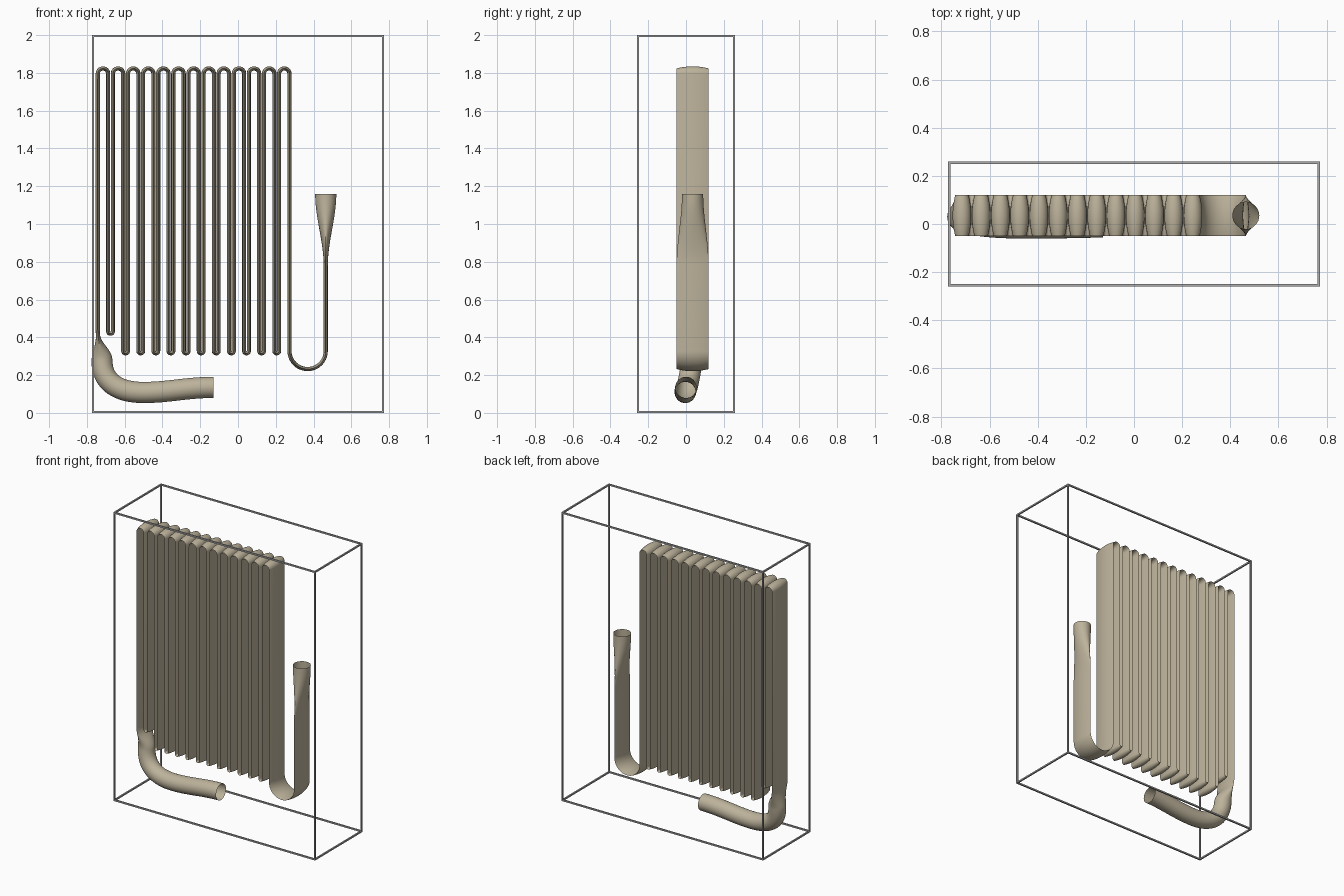
import bpy, bmesh, math
from mathutils import Vector
from mathutils.geometry import interpolate_bezier

cube = bpy.data.objects.get("Cube")
if cube:
    bpy.data.objects.remove(cube, do_unlink=True)


def material(name, rgb):
    m = bpy.data.materials.new(name)
    m.use_nodes = True
    m.diffuse_color = (*rgb, 1)
    m.node_tree.nodes["Principled BSDF"].inputs["Base Color"].default_value = (*rgb, 1)
    return m


tan = material("tan tubing", (0.51, 0.45, 0.33))
grey = material("grey frame", (0.42, 0.42, 0.42))


def make_object(name, bm, mat):
    mesh = bpy.data.meshes.new(name)
    bm.to_mesh(mesh)
    bm.free()
    mesh.materials.append(mat)
    ob = bpy.data.objects.new(name, mesh)
    bpy.context.collection.objects.link(ob)
    return ob


def smoothstep(t):
    t = min(max(t, 0), 1)
    return t * t * (3 - 2 * t)


# Tube dimensions
SIDES = 32
HALF_WIDTH, HALF_THICK, ROUND = 0.085, 0.011, 0.056
Y = 0.035
TOP_R, LOW_R, BIG_R = 0.0275, 0.0125, 0.096
TOP_Z, LOW_Z, FIRST_LOW_Z = 1.796, 0.328, 0.432
FIRST_X, PITCH, LOOPS = -0.715, 0.08, 13

path = []  # (centre point, roundness): 0 is a flat lens section, 1 a circle


def add(x, z, roundness=0):
    path.append((Vector((x, Y, z)), roundness))


def bend(cx, cz, r, up, steps=14):
    for i in range(steps + 1):
        a = math.pi * i / steps
        add(cx - r * math.cos(a), cz + up * r * math.sin(a))


# Round outlet pipe sweeping up into the first flat leg
knots = [  # point, handle in, handle out
    ((-0.13, 0, 0.135), None, (-0.27, -0.003, 0.135)),
    ((-0.5, -0.004, 0.108), (-0.37, -0.006, 0.108), (-0.64, -0.002, 0.108)),
    ((-0.72, 0.03, 0.27), (-0.717, 0.017, 0.165), (-0.721, 0.035, 0.33)),
    ((-0.7425, Y, 0.44), (-0.7425, Y, 0.37), None),
]
for k, (a, b) in enumerate(zip(knots, knots[1:])):
    pts = interpolate_bezier(Vector(a[0]), Vector(a[2]), Vector(b[1]), Vector(b[0]), 17)
    for p in pts[1 if k else 0:]:
        path.append((p, smoothstep((0.415 - p.z) / 0.14)))

# Serpentine of flat legs
for k in range(LOOPS):
    x = FIRST_X + PITCH * k
    bend(x, TOP_Z, TOP_R, 1)
    if k < LOOPS - 1:
        bend(x + PITCH / 2, LOW_Z if k else FIRST_LOW_Z, LOW_R, -1)

# Wide return bend and flared inlet
last_x = FIRST_X + PITCH * (LOOPS - 1) + TOP_R
bend(last_x + BIG_R, LOW_Z, BIG_R, -1, 28)
for i in range(19):
    t = i / 18
    add(last_x + 2 * BIG_R, 0.78 + 0.38 * t, smoothstep(t))


# Sweep the changing section along the path, ends left open
def section(bm, p, tangent, roundness):
    side = Vector((0, 1, 0))
    side = (side - tangent * side.dot(tangent)).normalized()
    normal = tangent.cross(side)
    ring = []
    for j in range(SIDES):
        a = 2 * math.pi * j / SIDES
        c, s = math.cos(a), math.sin(a)
        u = (HALF_WIDTH * (1 - roundness) + ROUND * roundness) * c
        v = HALF_THICK * s * abs(s) * (1 - roundness) + ROUND * s * roundness
        ring.append(bm.verts.new(p + side * u + normal * v))
    return ring


bm = bmesh.new()
previous = None
for i, (p, roundness) in enumerate(path):
    before = path[max(i - 1, 0)][0]
    after = path[min(i + 1, len(path) - 1)][0]
    tangent = ((p - before).normalized() + (after - p).normalized()).normalized()
    ring = section(bm, p, tangent, roundness)
    if previous:
        for j in range(SIDES):
            n = (j + 1) % SIDES
            bm.faces.new((previous[j], previous[n], ring[n], ring[j]))
    previous = ring
tube = make_object("serpentine_tube", bm, tan)
bpy.ops.object.select_all(action="DESELECT")
tube.select_set(True)
bpy.context.view_layer.objects.active = tube
bpy.ops.object.shade_smooth_by_angle(angle=math.radians(35))

# Thin bars along the twelve edges of the enclosure
BAR = 0.01
size = Vector((1.545, 0.52, 2.0))
bm = bmesh.new()
for axis in range(3):
    b, c = [i for i in range(3) if i != axis]
    for sb in (-1, 1):
        for sc in (-1, 1):
            centre, dims = Vector((0, 0, 1)), Vector((BAR, BAR, BAR))
            centre[b] += sb * (size[b] - BAR) / 2
            centre[c] += sc * (size[c] - BAR) / 2
            dims[axis] = size[axis]
            verts = bmesh.ops.create_cube(bm, size=1)["verts"]
            bmesh.ops.scale(bm, vec=dims, verts=verts)
            bmesh.ops.translate(bm, vec=centre, verts=verts)
make_object("enclosure_frame", bm, grey)
